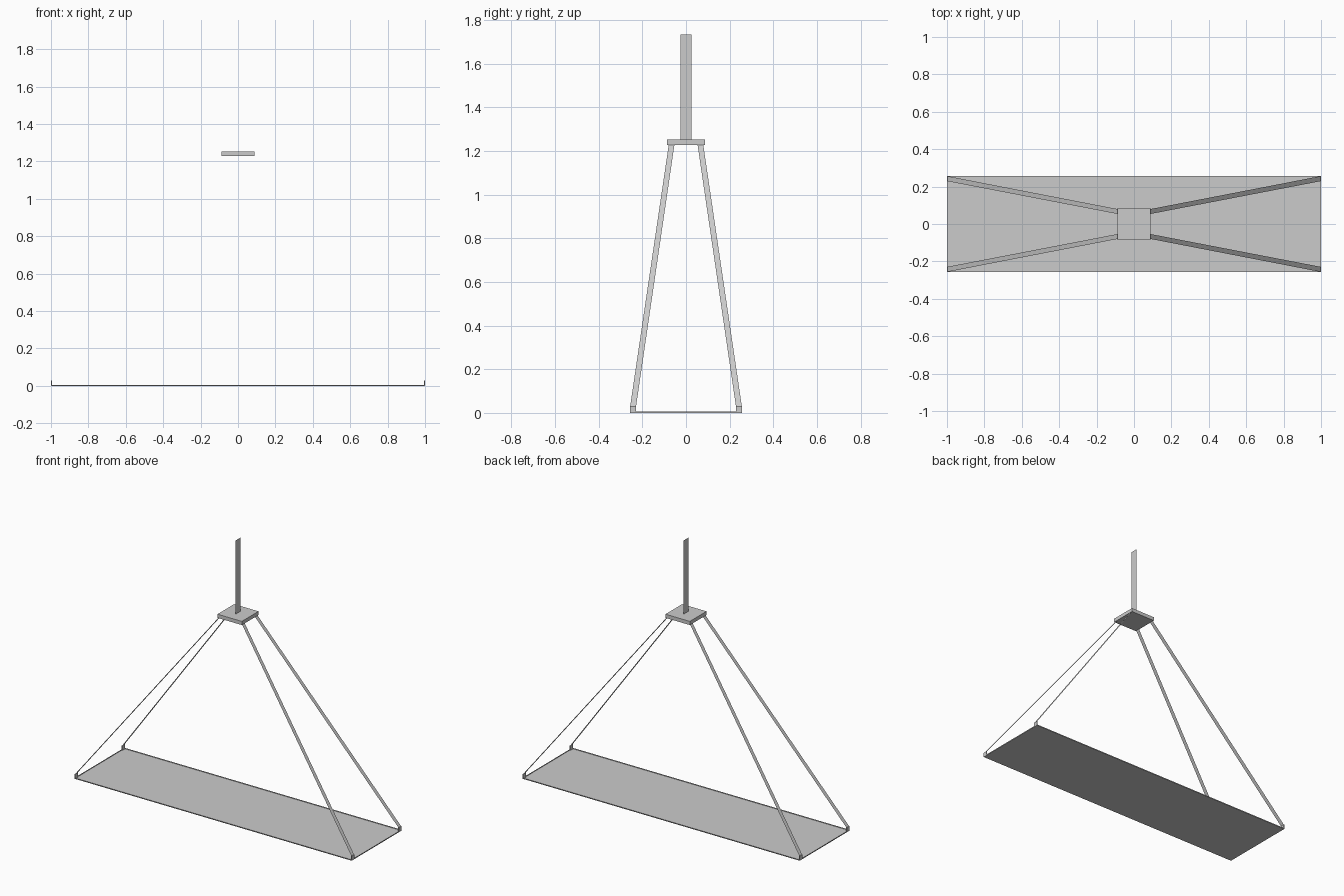
import bpy

if "Cube" in bpy.data.objects:
    bpy.data.objects.remove(bpy.data.objects["Cube"])


def mesh(name, verts, faces):
    me = bpy.data.meshes.new(name)
    me.from_pydata(verts, [], faces)
    ob = bpy.data.objects.new(name, me)
    bpy.context.collection.objects.link(ob)
    return ob


def box(name, x0, x1, y0, y1, z0, z1, open_top=False):
    verts = [(x, y, z) for z in (z0, z1)
             for x, y in ((x0, y0), (x1, y0), (x1, y1), (x0, y1))]
    faces = [(3, 2, 1, 0)]
    faces += [(i, (i + 1) % 4, (i + 1) % 4 + 4, i + 4) for i in range(4)]
    if not open_top:
        faces.append((4, 5, 6, 7))
    return mesh(name, verts, faces)


def mirror_xy(ob):
    m = ob.modifiers.new("four_corners", 'MIRROR')
    m.use_axis = (True, True, False)
    m.use_mirror_merge = False


# Thin hanging board with a very shallow lip
box("board", -1, 1, -0.257, 0.257, 0, 0.006, open_top=True)

# Square block where the straps meet
box("junction_block", -0.088, 0.088, -0.086, 0.086, 1.228, 1.252)

# Small upright tabs on the board corners
mirror_xy(box("corner_tab", 0.995, 1.0, 0.229, 0.257, 0, 0.03))

# Flat ribbon straps from the corners up to the block
mirror_xy(mesh("strap",
               [(0.998, 0.229, 0.029), (0.998, 0.256, 0.029),
                (0.084, 0.079, 1.229), (0.084, 0.053, 1.229)],
               [(0, 1, 2, 3)]))

# Single flat ribbon rising from the block
mesh("top_strap",
     [(0, -0.026, 1.25), (0, 0.026, 1.25), (0, 0.026, 1.733), (0, -0.026, 1.733)],
     [(0, 1, 2, 3)])
